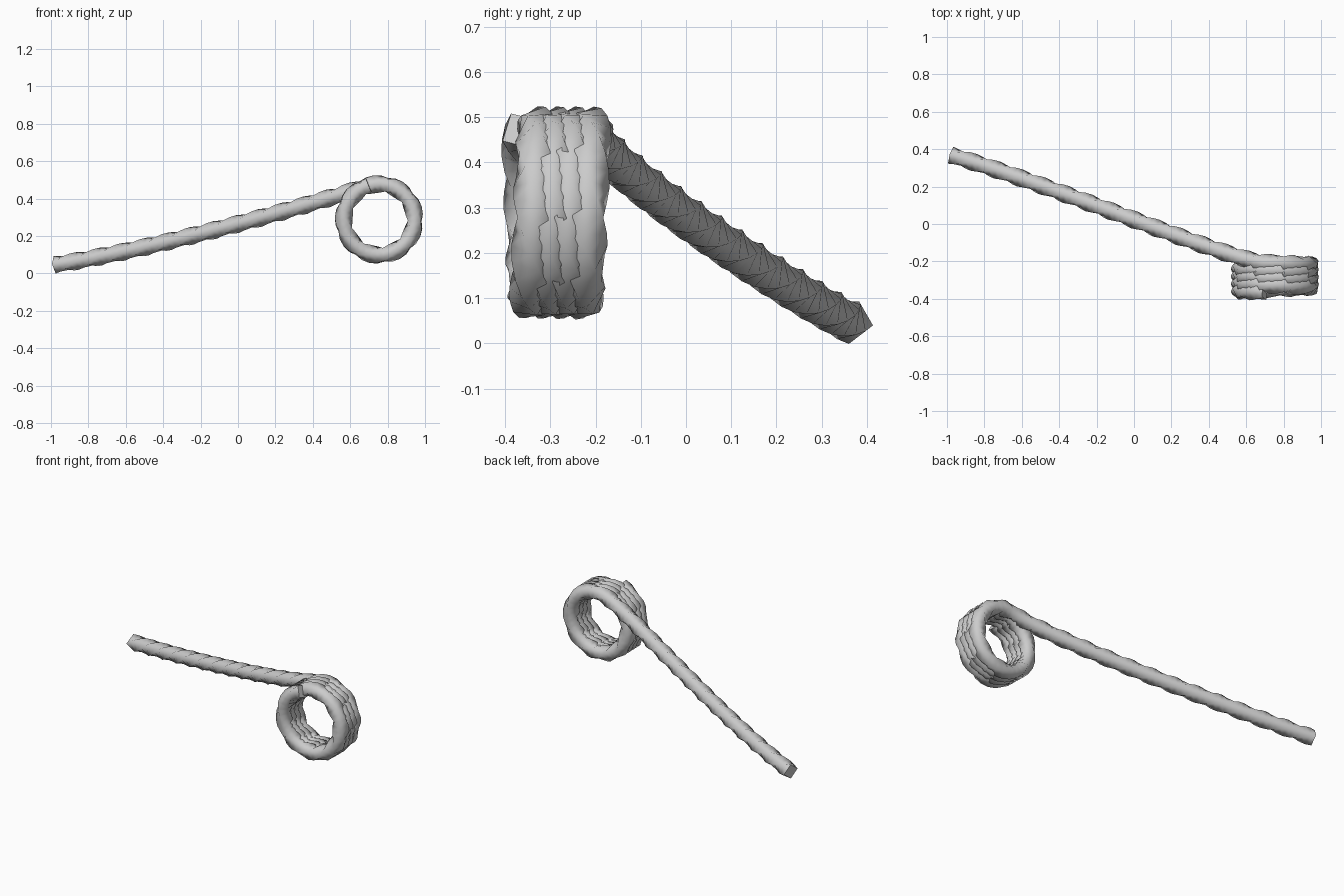
import bpy, bmesh, math
from mathutils import Vector
from mathutils.geometry import interpolate_bezier

if "Cube" in bpy.data.objects:
    bpy.data.objects.remove(bpy.data.objects["Cube"])

RADIUS = 0.048                      # centre to corner of the square section
COIL_C = Vector((0.755, 0, 0.288))
COIL_R, PITCH, TURNS = 0.19, 0.039, 4
A0, A1 = math.radians(-20), math.radians(-17) + TURNS * math.tau


def coil_point(a):
    y = -0.207 - PITCH * (a - A0) / math.tau
    return COIL_C + Vector((COIL_R * math.sin(a), y, COIL_R * math.cos(a)))


# Path: loose tail easing into a clockwise coil
path = interpolate_bezier(Vector((-0.98, 0.368, 0.046)), Vector((-0.4, 0.195, 0.135)),
                          Vector((0.5, -0.19, 0.40)), coil_point(A0), 120)
path += [coil_point(A0 + (A1 - A0) * i / 600) for i in range(1, 601)]

# Even resampling by length
dist = [0.0]
for p, q in zip(path, path[1:]):
    dist.append(dist[-1] + (q - p).length)
RINGS = 200
points, j = [], 0
for i in range(RINGS):
    d = dist[-1] * i / (RINGS - 1)
    while j < len(path) - 2 and dist[j + 1] < d:
        j += 1
    points.append(path[j].lerp(path[j + 1], (d - dist[j]) / (dist[j + 1] - dist[j])))

# Square section twisted along the path
bm = bmesh.new()
start = math.radians(80)
twist = -math.radians(49 * 90 + 51)
rings = []
for i, p in enumerate(points):
    t = (points[min(i + 1, RINGS - 1)] - points[max(i - 1, 0)]).normalized()
    n = (Vector((0, 1, 0)) - t * t.y).normalized()
    b = t.cross(n)
    a = start + twist * i / (RINGS - 1)
    rings.append([bm.verts.new(p + RADIUS * (n * math.cos(a + k * math.pi / 2)
                                             + b * math.sin(a + k * math.pi / 2)))
                  for k in range(4)])
for r, s in zip(rings, rings[1:]):
    for k in range(4):
        m = (k + 1) % 4
        bm.faces.new((r[k], r[m], s[m], s[k])).smooth = True

# Flat end caps
bm.faces.new(rings[0][::-1])
bm.faces.new(rings[-1])
bmesh.ops.recalc_face_normals(bm, faces=bm.faces)

mesh = bpy.data.meshes.new("coiled_rope")
bm.to_mesh(mesh)
bm.free()
bpy.context.collection.objects.link(bpy.data.objects.new("coiled_rope", mesh))
